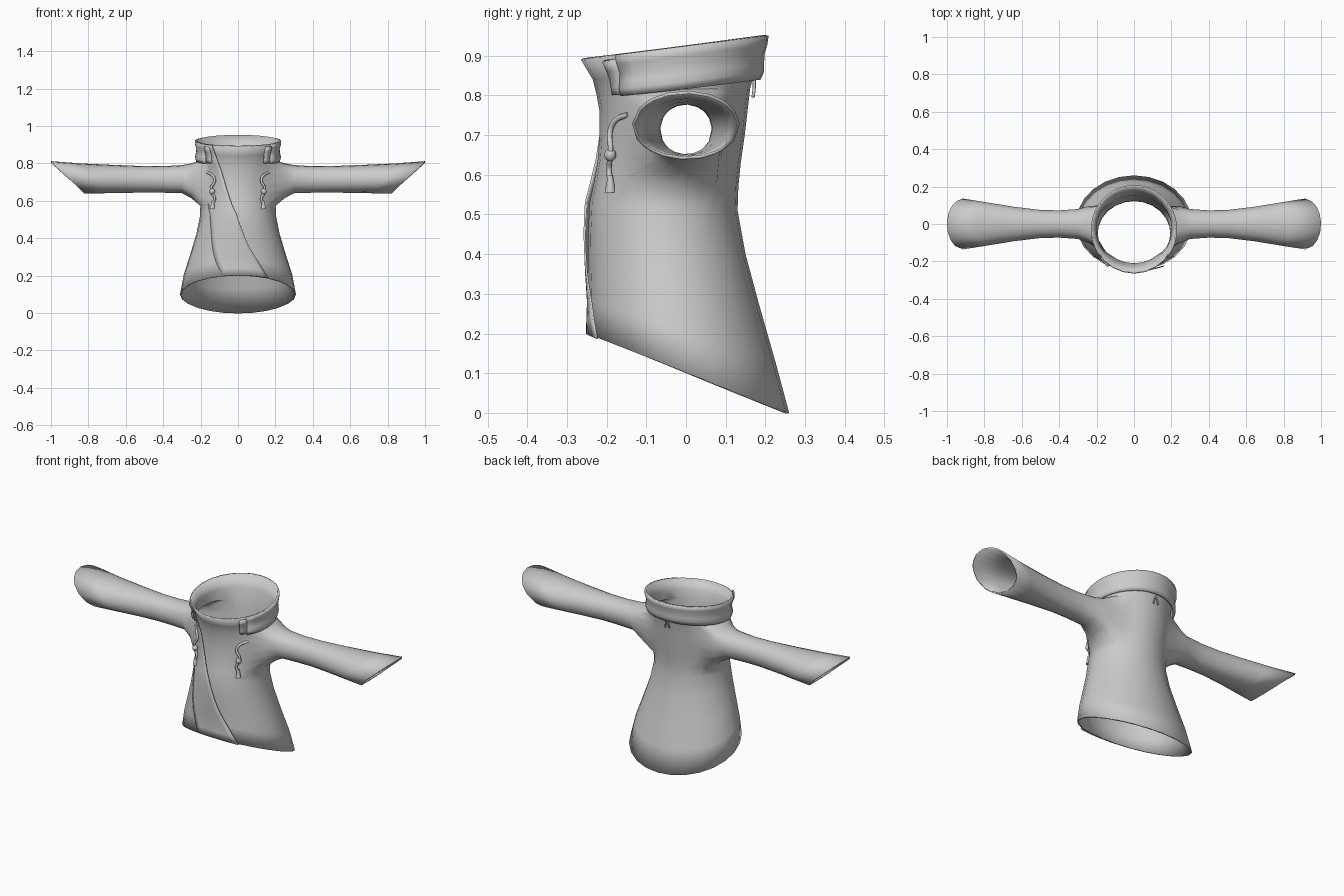
import bpy, bmesh
from math import sin, cos, radians, atan2, pi
from mathutils import Vector

if "Cube" in bpy.data.objects:
    bpy.data.objects.remove(bpy.data.objects["Cube"])

cloth = bpy.data.materials.new("grey cloth")
cloth.use_nodes = True
GREY = (0.6, 0.6, 0.6, 1)
cloth.diffuse_color = GREY
cloth.node_tree.nodes["Principled BSDF"].inputs["Base Color"].default_value = GREY

# Torso rings from hem to neck: front z, back z, front y, back y, half width
RINGS = [
    (.20, .00, -.250, .260, .310), (.28, .13, -.245, .225, .290),
    (.36, .27, -.247, .185, .255), (.45, .40, -.247, .150, .222),
    (.53, .51, -.243, .130, .203), (.58, .57, -.232, .132, .197),
    (.64, .63, -.222, .138, .195), (.70, .70, -.218, .148, .195),
    (.76, .76, -.218, .155, .200), (.80, .82, -.225, .162, .205),
    (.84, .88, -.235, .180, .210), (.89, .95, -.265, .205, .228)]
# Sleeve rings: x, slant of the cut, z, half height, half depth
SLEEVE = [
    (.25, 0, .708, .094, .100), (.30, 0, .716, .075, .080),
    (.40, 0, .714, .071, .073), (.50, .01, .715, .071, .075),
    (.64, .03, .717, .075, .092), (.78, .06, .720, .080, .115),
    (.91, .09, .725, .087, .136)]
SEGMENTS = 24
HOLE_LOW, HOLE_HIGH = 5, 9      # torso rings bounding each armhole


def surface(angle, ring, offset=0):
    """Point on the torso at an angle and a fractional ring number."""
    i = max(0, min(int(ring), len(RINGS) - 2))
    f = ring - i
    zf, zb, yf, yb, w = [a + (b - a) * f for a, b in zip(RINGS[i], RINGS[i + 1])]
    s = sin(angle)
    return Vector(((w + offset) * cos(angle),
                   (yf + yb) / 2 + ((yb - yf) / 2 + offset) * s,
                   (zf + zb) / 2 + (zb - zf) / 2 * s))


def finish(name, bm, thickness):
    mesh = bpy.data.meshes.new(name)
    bm.to_mesh(mesh)
    bm.free()
    obj = bpy.data.objects.new(name, mesh)
    bpy.context.collection.objects.link(obj)
    mesh.materials.append(cloth)
    if thickness:
        mod = obj.modifiers.new("thickness", 'SOLIDIFY')
        mod.thickness, mod.offset = thickness, -1
    smooth(obj)
    return obj


def smooth(obj):
    bpy.ops.object.select_all(action='DESELECT')
    obj.select_set(True)
    bpy.context.view_layer.objects.active = obj
    bpy.ops.object.shade_smooth_by_angle(angle=radians(50))


def patch(name, point, nu, nv, thickness):
    """Open grid following the torso; point takes u and v from 0 to 1."""
    bm = bmesh.new()
    g = [[bm.verts.new(point(u / nu, v / nv)) for u in range(nu + 1)]
         for v in range(nv + 1)]
    for v in range(nv):
        for u in range(nu):
            bm.faces.new((g[v][u], g[v][u + 1], g[v + 1][u + 1], g[v + 1][u]))
    return finish(name, bm, thickness)


# Torso with armholes, sleeves grown out of the armhole edges
bm = bmesh.new()
grid = [[bm.verts.new(surface(2 * pi * k / SEGMENTS, r)) for k in range(SEGMENTS)]
        for r in range(len(RINGS))]
for r in range(len(RINGS) - 1):
    for k in range(SEGMENTS):
        n = (k + 1) % SEGMENTS
        side = min((k + 3) % 12, 11)
        if HOLE_LOW <= r < HOLE_HIGH and side < 6:
            continue
        bm.faces.new((grid[r][k], grid[r][n], grid[r + 1][n], grid[r + 1][k]))
for centre, sign in ((0, 1), (SEGMENTS // 2, -1)):
    loop = [grid[r][(centre + d) % SEGMENTS]
            for r in range(HOLE_LOW, HOLE_HIGH + 1) for d in range(-3, 4)
            if r in (HOLE_LOW, HOLE_HIGH) or abs(d) == 3]
    mid = sum((v.co for v in loop), Vector()) / len(loop)

    def around(v):
        return atan2((v.co.z - mid.z) / .125, (v.co.y - mid.y) / .13)
    loop.sort(key=around)
    angles = [around(v) for v in loop]
    for x, slant, z, rz, ry in SLEEVE:
        ring = [bm.verts.new((sign * (x + slant * sin(a)), ry * cos(a), z + rz * sin(a)))
                for a in angles]
        for i in range(len(loop)):
            j = (i + 1) % len(loop)
            quad = (loop[i], loop[j], ring[j], ring[i])
            bm.faces.new(quad if sign > 0 else quad[::-1])
        loop = ring
# Relax the shoulder joins a little
joins = [v for v in bm.verts if .13 < abs(v.co.x) < .27 and .55 < v.co.z < .85
         and not v.is_boundary]
bmesh.ops.smooth_vert(bm, verts=joins, factor=.4, use_axis_x=True,
                      use_axis_y=True, use_axis_z=True)
bmesh.ops.recalc_face_normals(bm, faces=bm.faces)
bm.faces.ensure_lookup_table()
first = bm.faces[0]
if first.normal.dot(first.calc_center_median()) < 0:
    bmesh.ops.reverse_faces(bm, faces=bm.faces)
finish("shirt_body_and_sleeves", bm, .008)


# Overlapping front panel with a diagonal free edge
def panel_point(u, v):
    ring = 11 * v
    edge = -60 - 9.3 * ring + .3 * ring * ring
    return surface(radians(edge - 45 * (1 - u)), ring, .001 + .011 * u * u)


patch("front_overlap", panel_point, 8, 22, .005)

# Folded collar around the sides and back
FOLD = [.020, .023, .017, .009, .008, .003]


def collar_point(u, v):
    a = radians(-39 + 258 * u)
    low = 9.05 + .28 * sin(a)
    return surface(a, low + (11.01 - low) * v, FOLD[round(v * 5)])


patch("collar", collar_point, 24, 5, .009)

# Tabs at the collar ends
for side, start in (("left", -49), ("right", -141)):
    patch(side + "_collar_tab",
          lambda u, v: surface(radians(start + 10 * u), 8.95 + 1.8 * v, .013),
          2, 4, .012)


def cord(name, points, radius):
    data = bpy.data.curves.new(name, 'CURVE')
    data.dimensions = '3D'
    data.bevel_depth, data.bevel_resolution, data.resolution_u = radius, 2, 4
    data.use_fill_caps = True
    spline = data.splines.new('BEZIER')
    spline.bezier_points.add(len(points) - 1)
    for bp, p in zip(spline.bezier_points, points):
        bp.co = p
        bp.handle_left_type = bp.handle_right_type = 'AUTO'
    obj = bpy.data.objects.new(name, data)
    bpy.context.collection.objects.link(obj)
    data.materials.append(cloth)


def bead(name, centre, radius, stretch):
    bm = bmesh.new()
    bmesh.ops.create_uvsphere(bm, u_segments=12, v_segments=8, radius=radius)
    bmesh.ops.scale(bm, vec=(1, 1, stretch), verts=bm.verts)
    bmesh.ops.translate(bm, vec=centre, verts=bm.verts)
    finish(name, bm, 0)


def tassel(name, top, height, r_top, r_low):
    bm = bmesh.new()
    bmesh.ops.create_cone(bm, cap_ends=True, segments=10, radius1=r_low,
                          radius2=r_top, depth=height)
    bmesh.ops.translate(bm, vec=Vector(top) - Vector((0, 0, height / 2)), verts=bm.verts)
    finish(name, bm, 0)


# Front drawstrings with bead and tassel
for side, s in (("left", 1), ("right", -1)):
    cord(side + "_drawstring",
         [(s * .165, -.145, .752), (s * .135, -.180, .735), (s * .125, -.192, .705),
          (s * .143, -.190, .670), (s * .138, -.192, .640), (s * .125, -.194, .615),
          (s * .135, -.192, .585)], .007)
    bead(side + "_drawstring_bead", (s * .138, -.191, .650), .015, 1.1)
    tassel(side + "_drawstring_tassel", (s * .136, -.191, .600), .045, .006, .014)

# Small cord ends under the back of the collar
for side, s in (("left", 1), ("right", -1)):
    cord(side + "_back_cord", [(0, .172, .840), (s * .008, .172, .82),
                               (s * .013, .169, .795)], .004)
